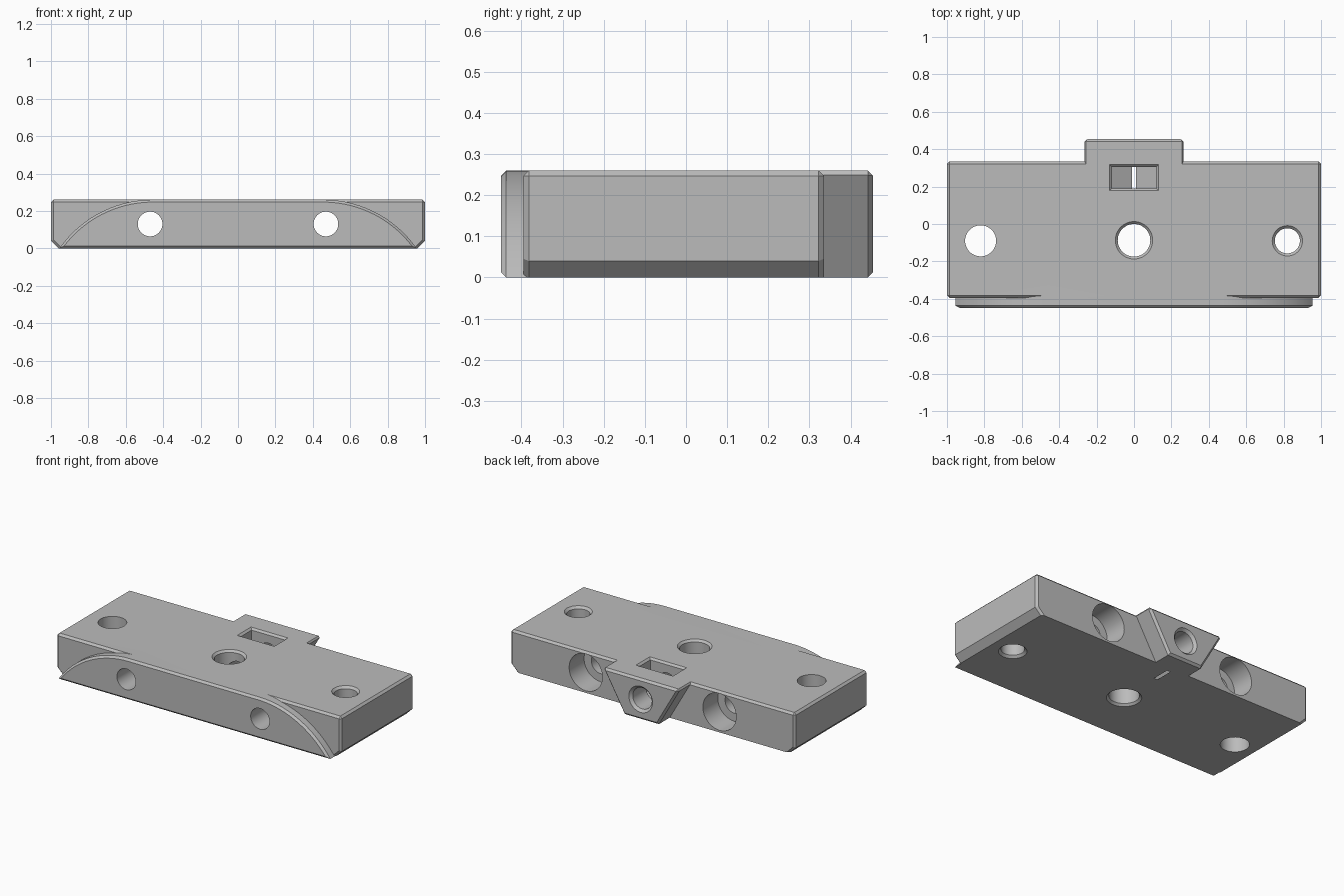
import bpy
import bmesh
import math
from mathutils import Matrix, Vector

cube = bpy.data.objects.get("Cube")
if cube:
    bpy.data.objects.remove(cube, do_unlink=True)

TOP = 0.26       # height of the block
MID = TOP / 2
CH = 0.013       # small chamfer

grey = bpy.data.materials.new("plain grey")
grey.use_nodes = True
grey.diffuse_color = (0.5, 0.5, 0.5, 1)
grey.node_tree.nodes["Principled BSDF"].inputs["Base Color"].default_value = (0.5, 0.5, 0.5, 1)


def finish(name, bm):
    bmesh.ops.recalc_face_normals(bm, faces=bm.faces)
    mesh = bpy.data.meshes.new(name)
    bm.to_mesh(mesh)
    bm.free()
    mesh.materials.append(grey)
    obj = bpy.data.objects.new(name, mesh)
    bpy.context.collection.objects.link(obj)
    return obj


def loft(name, rings):
    """Closed solid through matching rings of points."""
    bm = bmesh.new()
    loops = [[bm.verts.new(p) for p in ring] for ring in rings]
    n = len(loops[0])
    for a, b in zip(loops, loops[1:]):
        for i in range(n):
            j = (i + 1) % n
            bm.faces.new((a[i], a[j], b[j], b[i]))
    bm.faces.new(loops[0])
    bm.faces.new(loops[-1])
    return finish(name, bm)


def prism(name, profile, y0, y1, rule):
    """Extrude an x-z profile along y and chamfer the edges picked by rule."""
    obj = loft(name, [[(x, y, z) for x, z in profile] for y in (y0, y1)])
    bm = bmesh.new()
    bm.from_mesh(obj.data)
    edges = [e for e in bm.edges if rule(e.verts[0].co, e.verts[1].co)]
    bmesh.ops.bevel(bm, geom=edges, offset=CH, offset_type='OFFSET',
                    segments=1, affect='EDGES', clamp_overlap=True)
    bm.to_mesh(obj.data)
    bm.free()
    return obj


def bore(name, steps, x=0, y=0, z=0, along_y=False):
    """Round cutter from (radius, distance) steps, along z or along y."""
    turn = Matrix.Rotation(math.radians(-90 if along_y else 0), 4, 'X')
    place = Matrix.Translation((x, y, z)) @ turn
    circle = [2 * math.pi * i / 48 for i in range(48)]
    return loft(name, [[place @ Vector((r * math.cos(a), r * math.sin(a), t))
                        for a in circle] for r, t in steps])


def countersunk(name, x, y, outer, inner):
    d = outer - inner
    return bore(name, [(outer + d, -d), (inner, d), (inner, TOP - d), (outer + d, TOP + d)], x, y)


def near(a, b):
    return abs(a - b) < 1e-4


# Main block: wide lower end chamfers, fine chamfers on upper and upright edges
low = 0.04
block_profile = [(-1 + low, 0), (1 - low, 0), (1, low), (1, TOP), (-1, TOP), (-1, low)]
body = prism("mounting_block", block_profile, -0.395, 0.335,
             lambda a, b: (near(a.z, TOP) and near(b.z, TOP))
             or (near(a.y, b.y) and not (near(a.z, 0) and near(b.z, 0))))

# Raised front face with rounded shoulders
sweep = math.radians(55)
radius = TOP / (1 - math.cos(sweep))
start = 0.955 - radius * math.sin(sweep)
arc = [(start + radius * math.sin(t), TOP - radius * (1 - math.cos(t)))
       for t in [sweep * i / 20 for i in range(21)]]
arch_profile = arc[::-1] + [(-x, z) for x, z in arc]
arch = prism("front_arch", arch_profile, -0.45, -0.3,
             lambda a, b: near(a.y, -0.45) and near(b.y, -0.45))

# Dovetail tongue at the back
tongue = prism("dovetail_tongue", [(-0.12, 0), (0.12, 0), (0.27, TOP), (-0.27, TOP)], 0.15, 0.455,
               lambda a, b: (near(a.y, 0.455) and near(b.y, 0.455))
               or (near(a.z, TOP) and near(b.z, TOP) and not near(a.y, b.y)))

# Upright holes
cutters = [
    bore("plain_hole_cutter", [(0.083, -0.1), (0.083, 0.4)], -0.82, -0.09),
    countersunk("centre_hole_cutter", 0, -0.087, 0.1, 0.087),
    countersunk("side_hole_cutter", 0.82, -0.09, 0.081, 0.067),
]

# Front-to-back bolt holes, counterbored at the back
for x in (-0.47, 0.47):
    cutters.append(bore("bolt_hole_cutter",
                        [(0.066, -0.6), (0.066, 0.185), (0.117, 0.185), (0.117, 0.6)],
                        x, 0, MID, True))

# Clamp screw hole through the tongue
cutters.append(bore("screw_hole_cutter",
                    [(0.067, -0.05), (0.067, 0.439), (0.099, 0.471)], 0, 0, MID, True))

# Nut pocket with pointed floor, and the chamfer of its mouth
w = 0.118
cutters.append(prism("nut_pocket_cutter",
                     [(-w, 0.4), (-w, 0.062), (0, -0.007), (w, 0.062), (w, 0.4)],
                     0.19, 0.305, lambda a, b: False))


def mouth(grow, z):
    return [(sx * (w + grow), 0.2475 + sy * (0.0575 + grow), z)
            for sx, sy in ((-1, -1), (1, -1), (1, 1), (-1, 1))]


cutters.append(loft("pocket_mouth_cutter", [mouth(0, TOP - 0.012), mouth(0.024, TOP + 0.012)]))

# Combine everything into one solid
parts = [(arch, 'UNION'), (tongue, 'UNION')] + [(c, 'DIFFERENCE') for c in cutters]
for part, operation in parts:
    part.hide_render = True
    mod = body.modifiers.new(part.name, 'BOOLEAN')
    mod.operation = operation
    mod.solver = 'EXACT'
    mod.object = part
bpy.context.view_layer.update()
solid = bpy.data.meshes.new_from_object(body.evaluated_get(bpy.context.evaluated_depsgraph_get()))
body.modifiers.clear()
body.data = solid
for part, operation in parts:
    bpy.data.objects.remove(part, do_unlink=True)

# One material slot, smooth hole walls, crisp edges
solid.materials.clear()
solid.materials.append(grey)
for face in solid.polygons:
    face.material_index = 0
bpy.ops.object.select_all(action='DESELECT')
body.select_set(True)
bpy.context.view_layer.objects.active = body
bpy.ops.object.shade_smooth_by_angle(angle=math.radians(20))
